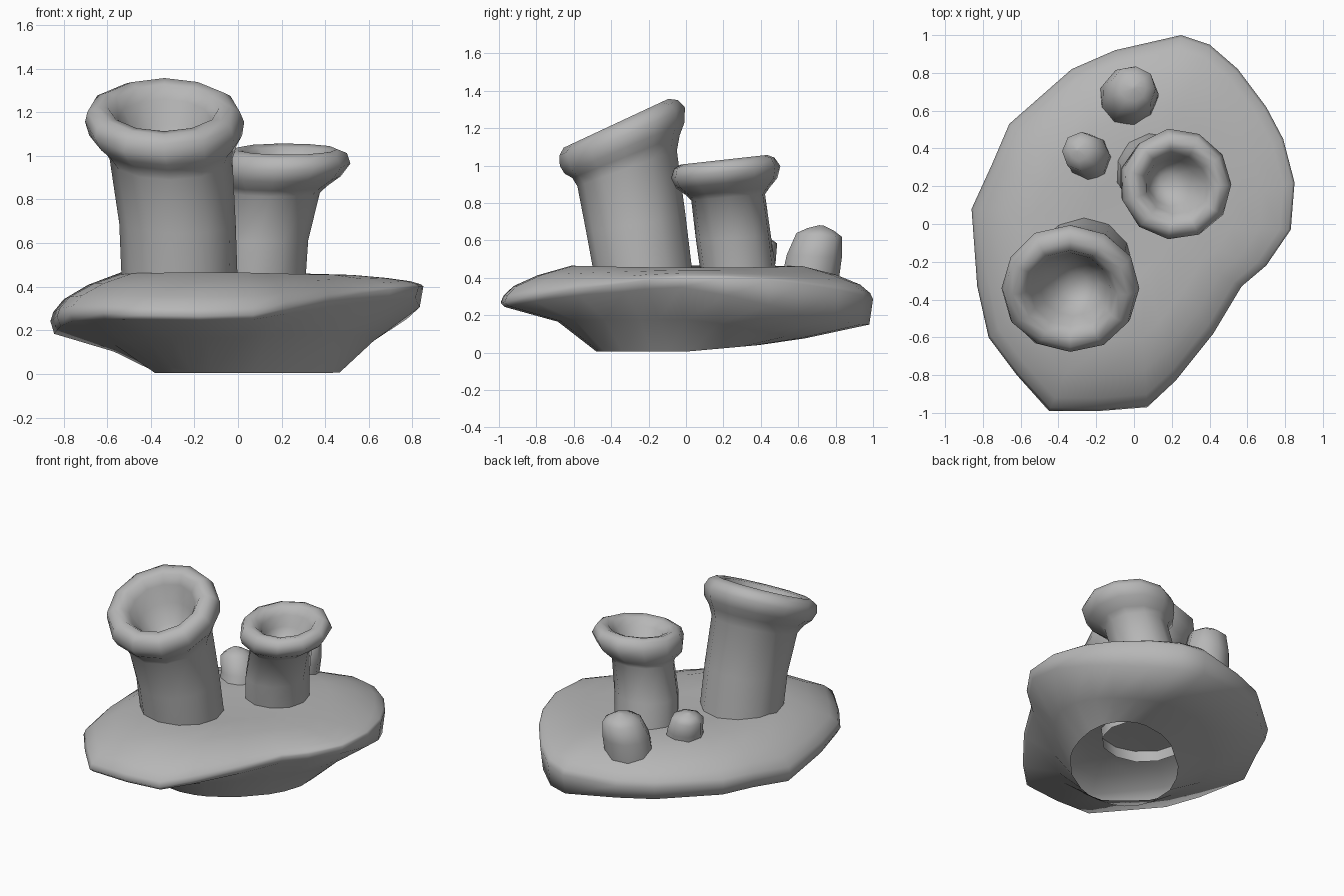
import bpy, bmesh, math, random
from mathutils import Vector

random.seed(4)
if "Cube" in bpy.data.objects:
    bpy.data.objects.remove(bpy.data.objects["Cube"])

grey = bpy.data.materials.new("stone grey")
grey.use_nodes = True
colour = (0.47, 0.47, 0.47, 1)
grey.diffuse_color = colour
grey.node_tree.nodes["Principled BSDF"].inputs["Base Color"].default_value = colour


def loft(name, rings):
    """Join equal-length rings of points with quads and close the last ring."""
    bm = bmesh.new()
    loops = [[bm.verts.new(p) for p in ring] for ring in rings]
    n = len(loops[0])
    for a, b in zip(loops, loops[1:]):
        for i in range(n):
            j = (i + 1) % n
            bm.faces.new((a[i], a[j], b[j], b[i]))
    bmesh.ops.poke(bm, faces=[bm.faces.new(loops[-1])])
    bmesh.ops.recalc_face_normals(bm, faces=bm.faces)
    mesh = bpy.data.meshes.new(name)
    bm.to_mesh(mesh)
    bm.free()
    mesh.materials.append(grey)
    obj = bpy.data.objects.new(name, mesh)
    bpy.context.collection.objects.link(obj)
    bpy.ops.object.select_all(action="DESELECT")
    obj.select_set(True)
    bpy.context.view_layer.objects.active = obj
    bpy.ops.object.shade_smooth_by_angle(angle=math.radians(75))


def tube(name, base, top, tilt, profile, sides=12, wobble=0.015):
    """Leaning, sideways-bending tube; profile holds (radius, height fraction)."""
    base, top = Vector(base), Vector(top)
    up = Vector((0, 0, 1))
    rings = []
    for r, h in profile:
        normal = up.lerp(Vector(tilt), min(h, 1)).normalized()
        turn = up.rotation_difference(normal)
        if h > 1:
            centre = top + normal * (h - 1) * (top - base).length
        else:
            centre = base.lerp(top, h)
            centre.x = base.x + (top.x - base.x) * h * h
        ring = []
        for i in range(sides):
            a = math.tau * i / sides
            k = r * (1 + random.uniform(-wobble, wobble))
            ring.append(centre + turn @ Vector((k * math.cos(a), k * math.sin(a), 0)))
        rings.append(ring)
    loft(name, rings)


# Rock base: open underneath, rounded rim, nearly flat top
outline = [(-.45, -.99), (-.18, -.99), (.07, -.97), (.22, -.83), (.42, -.58), (.57, -.33),
           (.7, -.22), (.83, -.03), (.85, .22), (.79, .45), (.7, .62), (.55, .82),
           (.4, .95), (.25, 1), (-.1, .92), (-.33, .82), (-.66, .53), (-.75, .32),
           (-.86, .08), (-.83, -.33), (-.77, -.6), (-.62, -.8)]


def rim_height(x, y):
    return 0.32 + 0.1 * x - 0.06 * y * y + 0.12 * max(0, -x) * abs(y)


def rim_drop(x, y):
    """Thickness of the rim below its widest line, deepest at the back left."""
    return 0.055 + 0.035 * y + 0.18 * max(0, x) * max(0, y)


def opening(x, y):
    """Oval bottom opening, long along the diagonal."""
    a = math.atan2(y, x) - math.pi / 4
    u, v = 0.51 * math.cos(a), 0.34 * math.sin(a)
    c = math.sqrt(0.5)
    hx, hy = 0.045 + (u - v) * c, -0.045 + (u + v) * c
    return Vector((hx, hy, 0.005 + 0.09 * max(0, hy)))


hole, under, lower = [], [], []
for x, y in outline:
    h = opening(x, y)
    low = Vector((x * .98, y * .98, rim_height(x, y) - rim_drop(x, y)))
    mid = h.lerp(low, 0.42)
    mid.z += 0.025 - 0.035 * y
    hole.append(h)
    under.append(mid)
    lower.append(low)
rings = [hole, under, lower]
for scale, rise in ((1, 0), (.985, .2), (.93, .48), (.8, .8), (.62, 1.08), (.3, 1)):
    ring = []
    for x, y in outline:
        z = rim_height(x, y)
        ring.append(Vector((x * scale, y * scale, z + (0.45 - z) * rise)))
    rings.append(ring)
loft("rock_base", rings)

# Large and small tubes with thick rolled lips and funnel cups
tube("large_tube", (-.263, -.222, .38), (-.338, -.34, 1.155), (0, -.42, .9),
     [(.265, 0), (.267, .4), (.28, .78), (.308, .86), (.35, .92), (.368, 1),
      (.35, 1.065), (.305, 1.1), (.255, 1.09), (.215, 1.02), (.175, .9), (.12, .77),
      (.05, .71)])
tube("small_tube", (.102, .287, .38), (.222, .21, .965), (0, -.11, .99),
     [(.203, 0), (.203, .4), (.2, .77), (.225, .82), (.275, .9), (.295, 1),
      (.275, 1.08), (.235, 1.11), (.195, 1.09), (.16, 1.02), (.125, .9), (.085, .82),
      (.04, .78)], sides=11)

# Rounded young stubs
stub = [(1, 0), (.96, .45), (.8, .83), (.45, .93), (.08, 1)]
tube("rear_stub", (-.03, .66, .38), (.0, .725, .68), (0, .1, 1),
     [(r * .155, h) for r, h in stub], sides=9, wobble=.04)
tube("side_stub", (-.235, .34, .38), (-.3, .395, .635), (-.15, .1, 1),
     [(r * .125, h) for r, h in stub], sides=8, wobble=.05)
